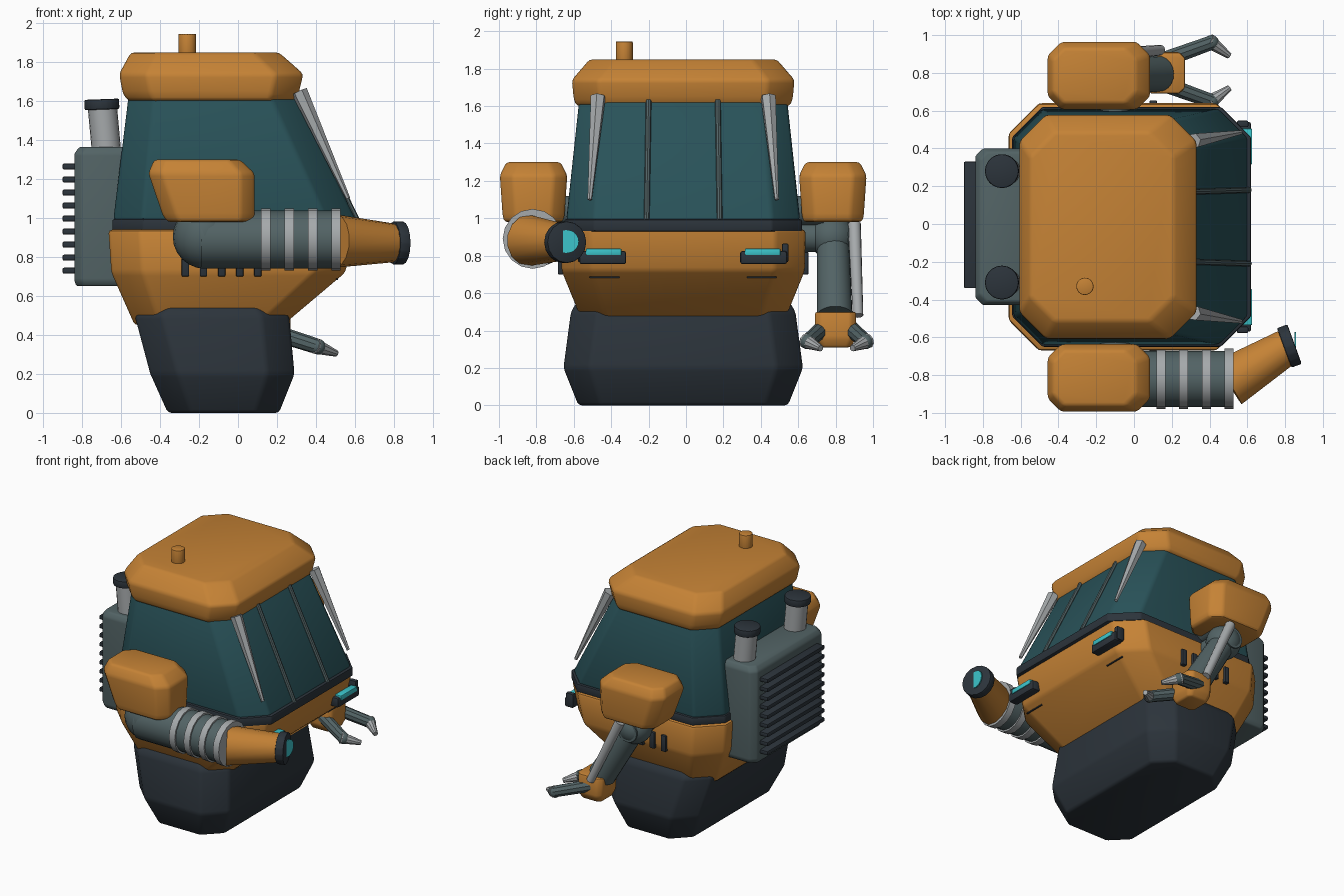
import bpy, bmesh, math
from mathutils import Vector

if "Cube" in bpy.data.objects:
    bpy.data.objects.remove(bpy.data.objects["Cube"])

MID = -0.015  # y of the symmetry plane


def material(name, rgb):
    m = bpy.data.materials.new(name)
    m.use_nodes = True
    m.diffuse_color = (*rgb, 1)
    m.node_tree.nodes["Principled BSDF"].inputs["Base Color"].default_value = (*rgb, 1)
    return m


ORANGE = material("orange paint", (0.56, 0.225, 0.036))
TEAL = material("teal glass", (0.022, 0.085, 0.1))
DARK = material("dark metal", (0.025, 0.034, 0.044))
SLATE = material("slate metal", (0.085, 0.125, 0.13))
LIGHT = material("light steel", (0.38, 0.4, 0.41))
CYAN = material("cyan lamp", (0.045, 0.56, 0.6))


def finish(name, bm, mat, bevel=0.0):
    bmesh.ops.recalc_face_normals(bm, faces=bm.faces)
    if bevel:
        edges = [e for e in bm.edges if e.calc_face_angle(0) > 0.25]
        bmesh.ops.bevel(bm, geom=edges, offset=bevel, segments=2,
                        affect='EDGES', profile=0.5, clamp_overlap=True)
    mesh = bpy.data.meshes.new(name)
    bm.to_mesh(mesh)
    bm.free()
    mesh.materials.append(mat)
    ob = bpy.data.objects.new(name, mesh)
    bpy.context.collection.objects.link(ob)
    bpy.ops.object.select_all(action='DESELECT')
    ob.select_set(True)
    bpy.context.view_layer.objects.active = ob
    bpy.ops.object.shade_smooth_by_angle(angle=math.radians(32))
    return ob


def loft(name, rings, mat, y=0.0, bevel=0.018):
    """Stack of chamfered rectangles: (z, x_min, x_max, half_width, chamfer)."""
    bm = bmesh.new()
    loops = []
    for z, a, b, h, c in rings:
        pts = [(a + c, -h), (b - c, -h), (b, c - h), (b, h - c),
               (b - c, h), (a + c, h), (a, h - c), (a, c - h)]
        loops.append([bm.verts.new((px, py + y + MID, z)) for px, py in pts])
    bm.faces.new(loops[0])
    bm.faces.new(loops[-1])
    for lo, hi in zip(loops, loops[1:]):
        for i in range(8):
            j = (i + 1) % 8
            bm.faces.new((lo[i], lo[j], hi[j], hi[i]))
    return finish(name, bm, mat, bevel)


def box(name, center, size, mat, bevel=0.008):
    bm = bmesh.new()
    bmesh.ops.create_cube(bm, size=1)
    for v in bm.verts:
        v.co = Vector(center) + Vector([p * s for p, s in zip(v.co, size)])
    return finish(name, bm, mat, bevel)


def tube(name, p0, p1, r0, r1, mat, sides=20, bevel=0.0):
    p0, p1 = Vector(p0), Vector(p1)
    bm = bmesh.new()
    bmesh.ops.create_cone(bm, cap_ends=True, segments=sides, radius1=r0, radius2=r1,
                          depth=(p1 - p0).length)
    turn = (p1 - p0).to_track_quat('Z', 'Y')
    for v in bm.verts:
        v.co = turn @ v.co + (p0 + p1) / 2
    return finish(name, bm, mat, bevel)


def ball(name, center, r, mat):
    bm = bmesh.new()
    bmesh.ops.create_uvsphere(bm, u_segments=20, v_segments=12, radius=r)
    bmesh.ops.translate(bm, verts=bm.verts, vec=center)
    return finish(name, bm, mat)


# Main hull, stacked from the ground up
loft("base", [(0, -0.36, 0.21, 0.56, 0.12), (0.2, -0.45, 0.29, 0.64, 0.14),
              (0.5, -0.53, 0.262, 0.6, 0.14), (0.55, -0.48, 0.22, 0.57, 0.13)], DARK)
loft("lower_body", [(0.45, -0.53, 0.23, 0.54, 0.13), (0.72, -0.65, 0.55, 0.65, 0.16),
                    (0.94, -0.665, 0.6, 0.655, 0.16)], ORANGE)
loft("waist_band", [(0.93, -0.645, 0.62, 0.635, 0.16),
                    (0.995, -0.645, 0.62, 0.635, 0.16)], DARK, bevel=0.01)
loft("cabin_glass", [(0.99, -0.64, 0.605, 0.625, 0.15),
                     (1.64, -0.56, 0.29, 0.555, 0.13)], TEAL)
loft("roof", [(1.6, -0.56, 0.29, 0.57, 0.13), (1.635, -0.59, 0.31, 0.585, 0.14),
              (1.74, -0.61, 0.335, 0.595, 0.14), (1.85, -0.55, 0.21, 0.5, 0.13)], ORANGE)
tube("roof_stub", (-0.26, -0.33, 1.82), (-0.26, -0.33, 1.945), 0.046, 0.046, ORANGE, bevel=0.005)

# Parts repeated on both sides of the hull
for side, label in ((-1, "right"), (1, "left")):
    def sy(y):
        return side * y + MID

    tube(label + "_mullion", (0.61, sy(0.195), 0.99), (0.3, sy(0.185), 1.63), 0.015, 0.015, SLATE, 8)
    tube(label + "_wiper", (0.565, sy(0.5), 1.1), (0.315, sy(0.455), 1.65), 0.012, 0.042, LIGHT, 6)
    box(label + "_lamp_housing", (0.585, sy(0.43), 0.79), (0.07, 0.25, 0.07), DARK, 0.012)
    box(label + "_lamp_end", (0.575, sy(0.545), 0.815), (0.06, 0.035, 0.1), DARK)
    box(label + "_lamp", (0.6, sy(0.425), 0.82), (0.05, 0.19, 0.035), CYAN, 0.005)
    box(label + "_front_slot", (0.508, sy(0.42), 0.685), (0.009, 0.16, 0.007), DARK, 0)
    for i in range(5):
        box(f"{label}_vent_{i}", (-0.27 + i * 0.093, sy(0.65), 0.76),
            (0.038, 0.04, 0.12), DARK, 0.006)
    # Shoulder armour and its mount
    loft(label + "_shoulder", [(0.98, -0.36, 0.07, 0.155, 0.06), (1.01, -0.385, 0.085, 0.165, 0.07),
                               (1.23, -0.46, 0.085, 0.18, 0.07), (1.3, -0.43, 0.01, 0.145, 0.06)],
         ORANGE, side * 0.8)
    tube(label + "_shoulder_mount", (-0.1, sy(0.5), 1.04), (-0.1, sy(0.75), 1.04), 0.08, 0.08, SLATE)
    # Exhaust stacks
    tube(label + "_exhaust", (-0.675, sy(0.295), 1.34), (-0.697, sy(0.295), 1.58), 0.075, 0.075, LIGHT)
    tube(label + "_exhaust_cap", (-0.698, sy(0.295), 1.557), (-0.7, sy(0.295), 1.61),
         0.09, 0.09, DARK, bevel=0.008)

# Engine pack with cooling fins
loft("engine_pack", [(0.65, -0.83, -0.5, 0.4, 0.04), (0.68, -0.84, -0.5, 0.415, 0.04),
                     (1.33, -0.84, -0.5, 0.415, 0.04), (1.365, -0.815, -0.5, 0.395, 0.04)],
     SLATE, bevel=0.01)
for i in range(9):
    box(f"fin_{i}", (-0.855, MID + 0.01, 0.73 + i * 0.0668), (0.09, 0.67, 0.03), DARK, 0.006)

# Right arm: ribbed barrel and angled nozzle
AY, AZ = -0.82, 0.89
ball("right_joint", (-0.17, AY + 0.02, 0.905), 0.165, SLATE)
tube("right_joint_axle", (-0.15, -0.55, 0.92), (-0.15, AY, 0.92), 0.1, 0.1, SLATE)
tube("right_barrel", (-0.19, AY, AZ), (0.52, AY, AZ), 0.148, 0.148, SLATE, 16)
for i in range(4):
    x = 0.143 + i * 0.12
    tube(f"barrel_ring_{i}", (x - 0.024, AY, AZ), (x + 0.024, AY, AZ), 0.16, 0.16, LIGHT, 16)
tube("nozzle", (0.5, -0.84, 0.882), (0.81, -0.65, 0.872), 0.137, 0.098, ORANGE, 14)
tube("nozzle_cap", (0.795, -0.656, 0.872), (0.85, -0.636, 0.872), 0.112, 0.112, DARK, 16, 0.008)
tube("nozzle_lamp", (0.85, -0.635, 0.876), (0.858, -0.635, 0.876), 0.062, 0.062, CYAN)

# Left arm: forearm, piston and gripper
ball("left_joint", (-0.13, 0.78, 0.9), 0.12, SLATE)
tube("left_joint_axle", (-0.13, 0.55, 0.9), (-0.13, 0.88, 0.9), 0.08, 0.08, SLATE)
tube("left_forearm", (-0.14, 0.785, 0.92), (0.13, 0.795, 0.48), 0.085, 0.095, SLATE)
tube("left_piston", (-0.09, 0.9, 0.97), (0.14, 0.92, 0.48), 0.035, 0.028, LIGHT, 12)
loft("left_hand", [(0.31, 0.09, 0.25, 0.08, 0.02), (0.36, 0.07, 0.27, 0.11, 0.03),
                   (0.5, 0.06, 0.27, 0.11, 0.03)], ORANGE, 0.815, 0.012)
for side, label in ((-1, "inner"), (1, "outer")):
    y = 0.805
    knuckle = (0.41, y + side * 0.155, 0.34)
    tube(label + "_finger", (0.16, y + side * 0.065, 0.42), knuckle, 0.044, 0.04, SLATE, 10)
    ball(label + "_knuckle", knuckle, 0.04, SLATE)
    tube(label + "_fingertip", (0.395, y + side * 0.165, 0.345), (0.505, y + side * 0.085, 0.305),
         0.042, 0.017, LIGHT, 10)
